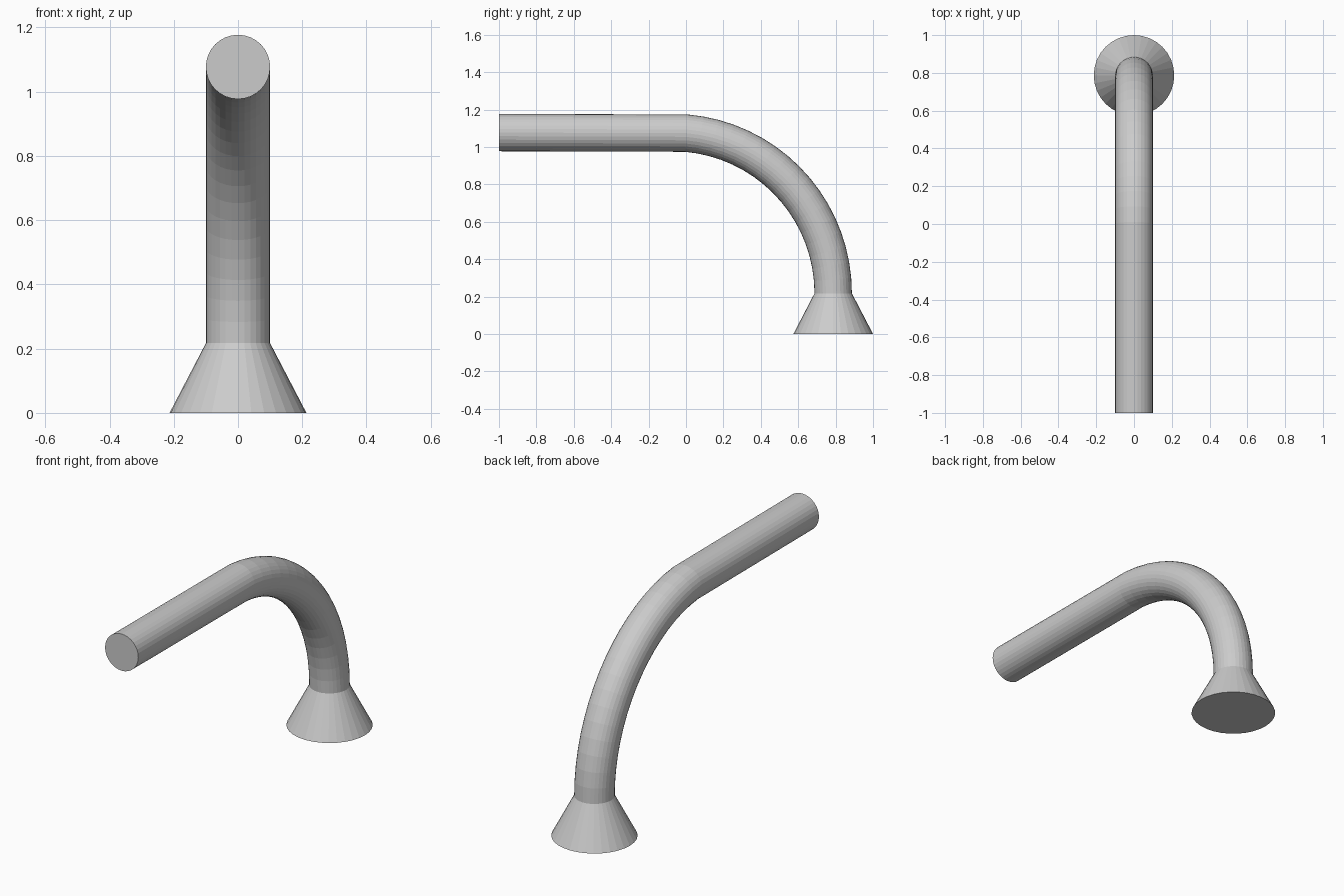
import bpy, bmesh
from math import sin, cos, pi, radians

if "Cube" in bpy.data.objects:
    bpy.data.objects.remove(bpy.data.objects["Cube"])

SIDES = 32
R_PIPE, R_BASE = 0.1, 0.213
Y_BASE, Z_NECK = 0.787, 0.217
R_BEND = 0.86
Y_BEND = Y_BASE - R_BEND

# Ring stations: (y, z, radius, tilt)
stations = [(Y_BASE, 0, R_BASE, 0)]
for i in range(18):
    a = radians(5 * i)
    stations.append((Y_BEND + R_BEND * cos(a), Z_NECK + R_BEND * sin(a), R_PIPE, a))
stations.append((-1, Z_NECK + R_BEND, R_PIPE, pi / 2))

# Flared base, bend and straight outlet as one lofted tube
bm = bmesh.new()
rings = []
for y, z, r, a in stations:
    ring = []
    for k in range(SIDES):
        t = 2 * pi * k / SIDES
        ring.append(bm.verts.new((r * cos(t), y + r * sin(t) * cos(a), z + r * sin(t) * sin(a))))
    rings.append(ring)
for lo, hi in zip(rings, rings[1:]):
    for k in range(SIDES):
        n = (k + 1) % SIDES
        bm.faces.new((lo[k], lo[n], hi[n], hi[k]))

# End caps
bm.faces.new(rings[0][::-1])
bm.faces.new(rings[-1])
bmesh.ops.recalc_face_normals(bm, faces=bm.faces)

mesh = bpy.data.meshes.new("bent_pipe")
bm.to_mesh(mesh)
bm.free()
bpy.context.collection.objects.link(bpy.data.objects.new("bent_pipe", mesh))
